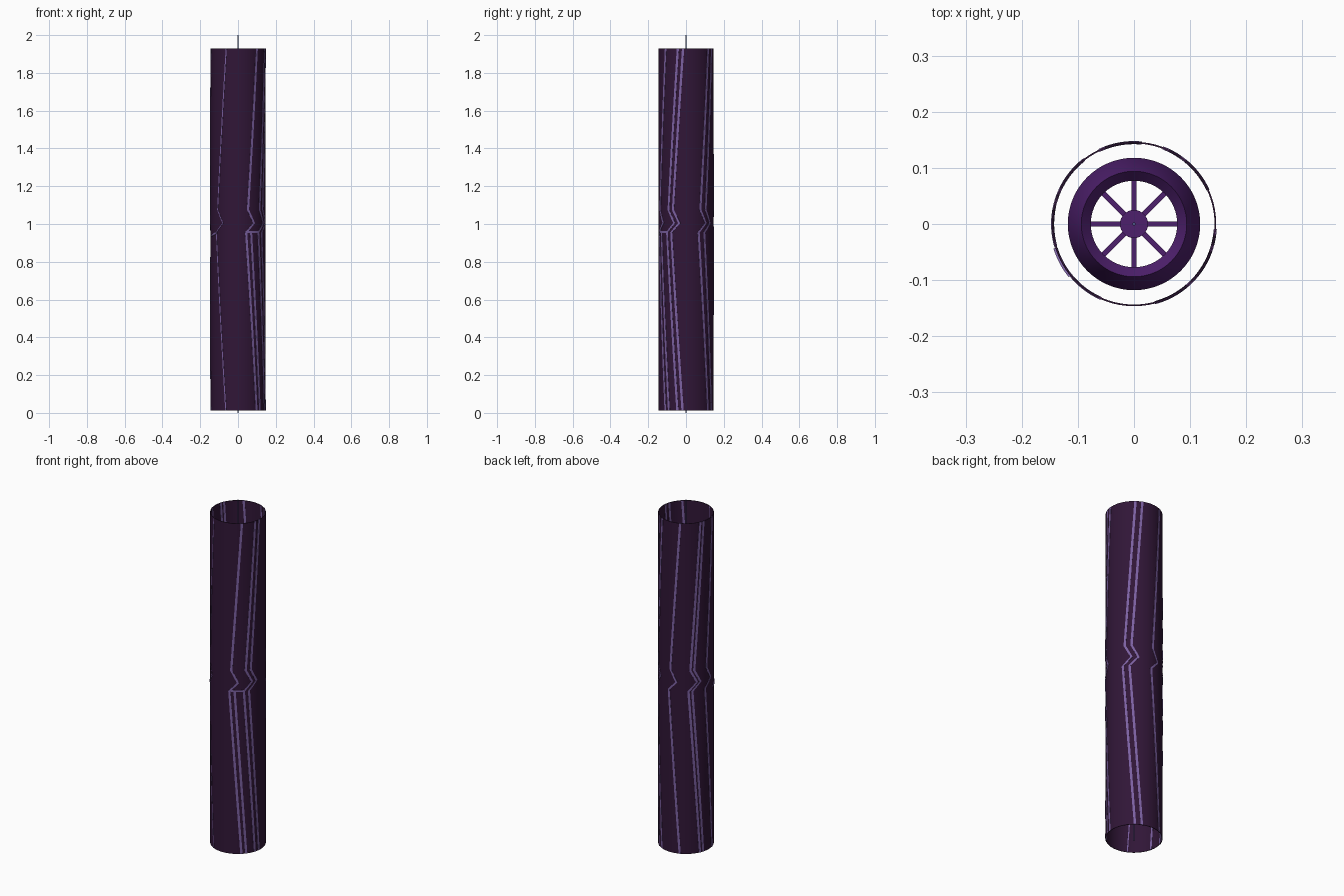
import bpy, bmesh
from math import sin, cos, radians, pi
from mathutils import Matrix

if "Cube" in bpy.data.objects:
    bpy.data.objects.remove(bpy.data.objects["Cube"])


def material(name, color):
    m = bpy.data.materials.new(name)
    m.diffuse_color = (*color, 1)
    m.use_nodes = True
    m.node_tree.nodes["Principled BSDF"].inputs["Base Color"].default_value = m.diffuse_color
    return m


DARK = material("dark_purple", (0.030, 0.008, 0.038))
GLOW = material("lilac", (0.20, 0.12, 0.36))
CORE = material("violet", (0.075, 0.014, 0.15))
STEEL = material("blue_grey", (0.08, 0.10, 0.25))


def finish(name, bm, mat, smooth=True):
    bmesh.ops.recalc_face_normals(bm, faces=bm.faces)
    me = bpy.data.meshes.new(name)
    bm.to_mesh(me)
    bm.free()
    me.materials.append(mat)
    ob = bpy.data.objects.new(name, me)
    bpy.context.collection.objects.link(ob)
    if smooth:
        bpy.ops.object.select_all(action='DESELECT')
        ob.select_set(True)
        bpy.context.view_layer.objects.active = ob
        bpy.ops.object.shade_smooth_by_angle(angle=radians(35))
    return ob


def lathe(name, profile, mat, sides=64):
    """Spin a closed (radius, z) profile around the z axis."""
    bm = bmesh.new()
    rings = [[bm.verts.new((r * sin(2 * pi * i / sides), -r * cos(2 * pi * i / sides), z))
              for i in range(sides)] for r, z in profile]
    for a, b in zip(rings, rings[1:] + rings[:1]):
        for i in range(sides):
            j = (i + 1) % sides
            bm.faces.new((a[i], a[j], b[j], b[i]))
    return finish(name, bm, mat)


def point(bm, r, deg, z):
    return bm.verts.new((r * sin(radians(deg)), -r * cos(radians(deg)), z))


def stripe(name, path, half=(2.4, 0.0), r0=0.1425, r1=0.1478):
    """Raised ribbon following (angle, z) points; half = half width in angle and z."""
    pts = []
    for (a, z), (b, w) in zip(path, path[1:]):
        n = max(2, int(abs(b - a) / 2.5))
        pts += [(a + (b - a) * k / n, z + (w - z) * k / n) for k in range(n)]
    pts.append(path[-1])
    da, dz = half
    bm = bmesh.new()
    rows = [[point(bm, r, a + s * da, z + s * dz)
             for r, s in ((r0, -1), (r1, -1), (r1, 1), (r0, 1))] for a, z in pts]
    for p, q in zip(rows, rows[1:]):
        for i in range(4):
            j = (i + 1) % 4
            bm.faces.new((p[i], p[j], q[j], q[i]))
    bm.faces.new(rows[0])
    bm.faces.new(rows[-1][::-1])
    return finish(name, bm, GLOW)


# open outer sleeve
BOT, TOP = 0.012, 1.93
lathe("outer_sleeve", [(0.1435, BOT), (0.1465, BOT), (0.1465, TOP), (0.1435, TOP)], DARK, 96)

# zigzag stripes: slant, kink at mid height, slant back
for k, a in enumerate((-25, 43, 73, 84, 143, 157, 203, 246, 254, 284)):
    width = (1.2 if k == 0 else 2.4, 0)
    stripe(f"stripe_{k}", [(a, TOP), (a - 22, 1.075), (a - 8, 1.005), (a - 26, 0.955),
                           (a - 1, BOT)], width)
# extra lower stripe and the short horizontal links
stripe("stripe_lower", [(28, 0.955), (52, BOT)])
stripe("link_front", [(16, 0.957), (48, 0.957)], (0, 0.005))
stripe("link_left", [(-73, 0.937), (-51, 0.952)], (0, 0.005), r1=0.150)

# inner hollow core with stepped ends
lathe("inner_core", [(0.077, 0.50), (0.094, 0.48), (0.118, 0.54), (0.118, 0.85), (0.106, 0.92),
                     (0.106, 1.08), (0.118, 1.15), (0.118, 1.46), (0.094, 1.52), (0.077, 1.50)], CORE)

# spoked wheels at both ends of the core, with hubs
for tag, z in (("lower", 0.54), ("upper", 1.46)):
    bm = bmesh.new()
    for i in range(8):
        m = (Matrix.Rotation(i * pi / 4, 4, 'Z') @ Matrix.Translation((0.049, 0, z))
             @ Matrix.Diagonal((0.062, 0.009, 0.012, 1)))
        bmesh.ops.create_cube(bm, size=1, matrix=m)
    finish(f"{tag}_spokes", bm, CORE, False)
    bm = bmesh.new()
    bmesh.ops.create_cone(bm, cap_ends=True, segments=32, radius1=0.025, radius2=0.025,
                          depth=0.03, matrix=Matrix.Translation((0, 0, z)))
    finish(f"{tag}_hub", bm, CORE)

# thin axis rod, full height
bm = bmesh.new()
bmesh.ops.create_cone(bm, cap_ends=True, segments=12, radius1=0.003, radius2=0.003,
                      depth=2.0, matrix=Matrix.Translation((0, 0, 1)))
finish("axis_rod", bm, STEEL)
